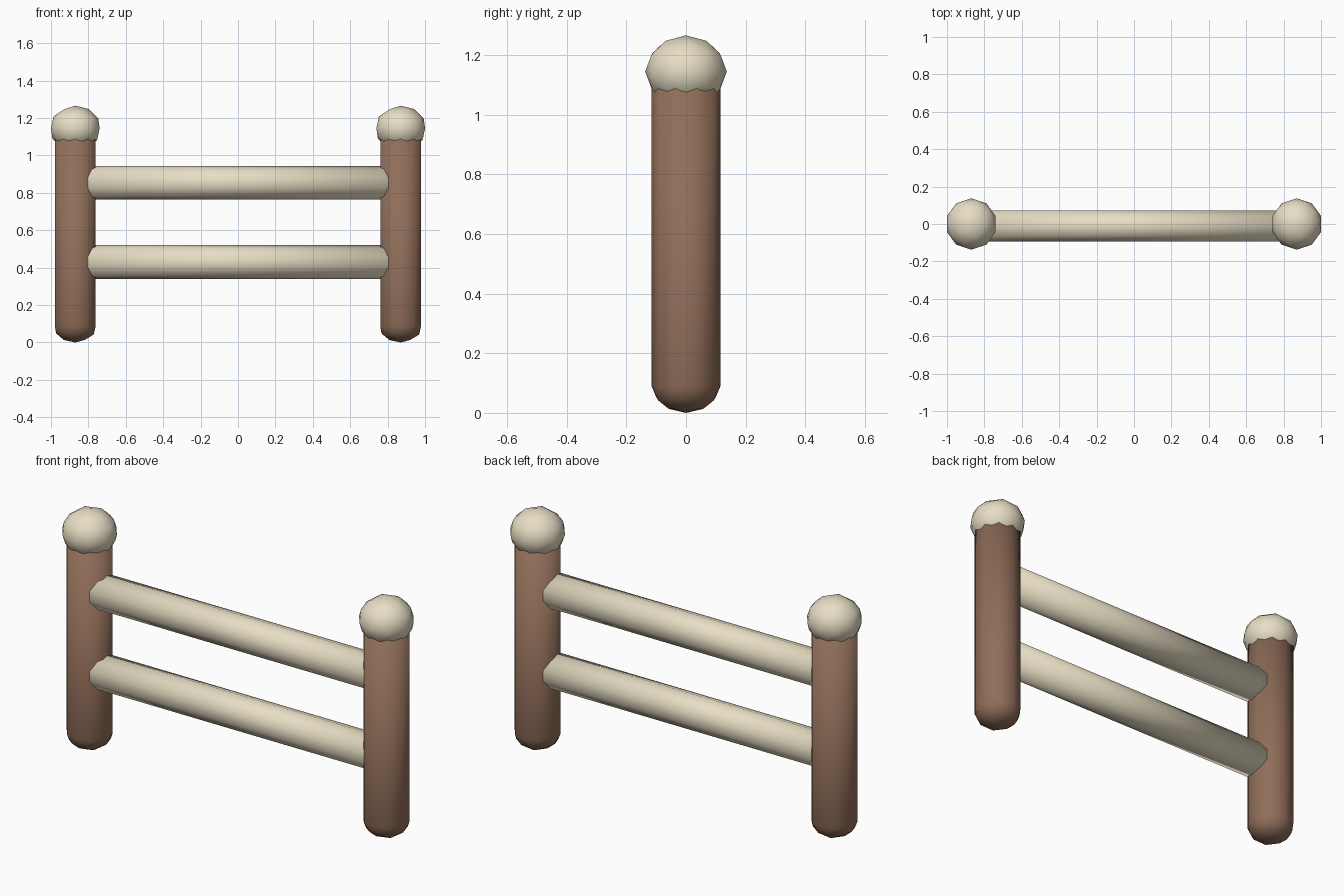
import bpy, bmesh, math
from mathutils import Matrix

if "Cube" in bpy.data.objects:
    bpy.data.objects.remove(bpy.data.objects["Cube"])


def material(name, rgb):
    m = bpy.data.materials.new(name)
    m.diffuse_color = (*rgb, 1)
    m.use_nodes = True
    m.node_tree.nodes["Principled BSDF"].inputs["Base Color"].default_value = m.diffuse_color
    return m


BROWN = material("brown_wood", (0.28, 0.155, 0.10))
CREAM = material("cream_wood", (0.80, 0.73, 0.55))


def finish(bm, name, mat):
    bmesh.ops.recalc_face_normals(bm, faces=bm.faces[:])
    for f in bm.faces:
        f.smooth = True
    me = bpy.data.meshes.new(name)
    bm.to_mesh(me)
    bm.free()
    me.materials.append(mat)
    ob = bpy.data.objects.new(name, me)
    bpy.context.collection.objects.link(ob)
    return ob


def ball(x, z, r, rz):
    bm = bmesh.new()
    bmesh.ops.create_icosphere(bm, subdivisions=2, radius=1)
    mat = Matrix.Translation((x, 0, z)) @ Matrix.Diagonal((r, r, rz, 1))
    return bm, mat


def knob(x, name):
    bm, mat = ball(x, 1.145, 0.137, 0.121)
    bm.transform(mat)
    finish(bm, name, CREAM)


def post(x, name, r=0.115, foot=0.088, top=1.14):
    # rounded half-ball foot, rim pulled up into a ten-sided shaft
    bm, mat = ball(x, foot, r, foot)
    bmesh.ops.delete(bm, geom=[v for v in bm.verts if v.co.z > 0.01], context='VERTS')
    bm.transform(mat)
    rim = [e for e in bm.edges if e.is_boundary]
    new = bmesh.ops.extrude_edge_only(bm, edges=rim)["geom"]
    for v in new:
        if isinstance(v, bmesh.types.BMVert):
            v.co.z = top
    bmesh.ops.holes_fill(bm, edges=[e for e in bm.edges if e.is_boundary], sides=0)
    finish(bm, name, BROWN)


def rail(z, name, half=0.86, ry=0.0873, rz=0.0905):
    # ten-sided bar along x, ends buried in the posts
    bm = bmesh.new()
    bmesh.ops.create_cone(bm, cap_ends=True, segments=10, radius1=1, radius2=1, depth=2 * half)
    # put a corner of the section on the y axis before tipping it over
    bm.transform(Matrix.Rotation(math.radians(90), 4, 'Y'))
    top = max(v.co.z for v in bm.verts)
    if top < 0.99:
        bm.transform(Matrix.Rotation(math.radians(18), 4, 'X'))
    bm.transform(Matrix.Translation((0, -0.011, z)) @ Matrix.Diagonal((1, ry, rz, 1)))
    finish(bm, name, CREAM)


# posts with knobs
for x, side in ((-0.87, "left"), (0.87, "right")):
    post(x, side + "_post")
    knob(x, side + "_knob")

# cross rails
rail(0.43, "lower_rail")
rail(0.854, "upper_rail")
